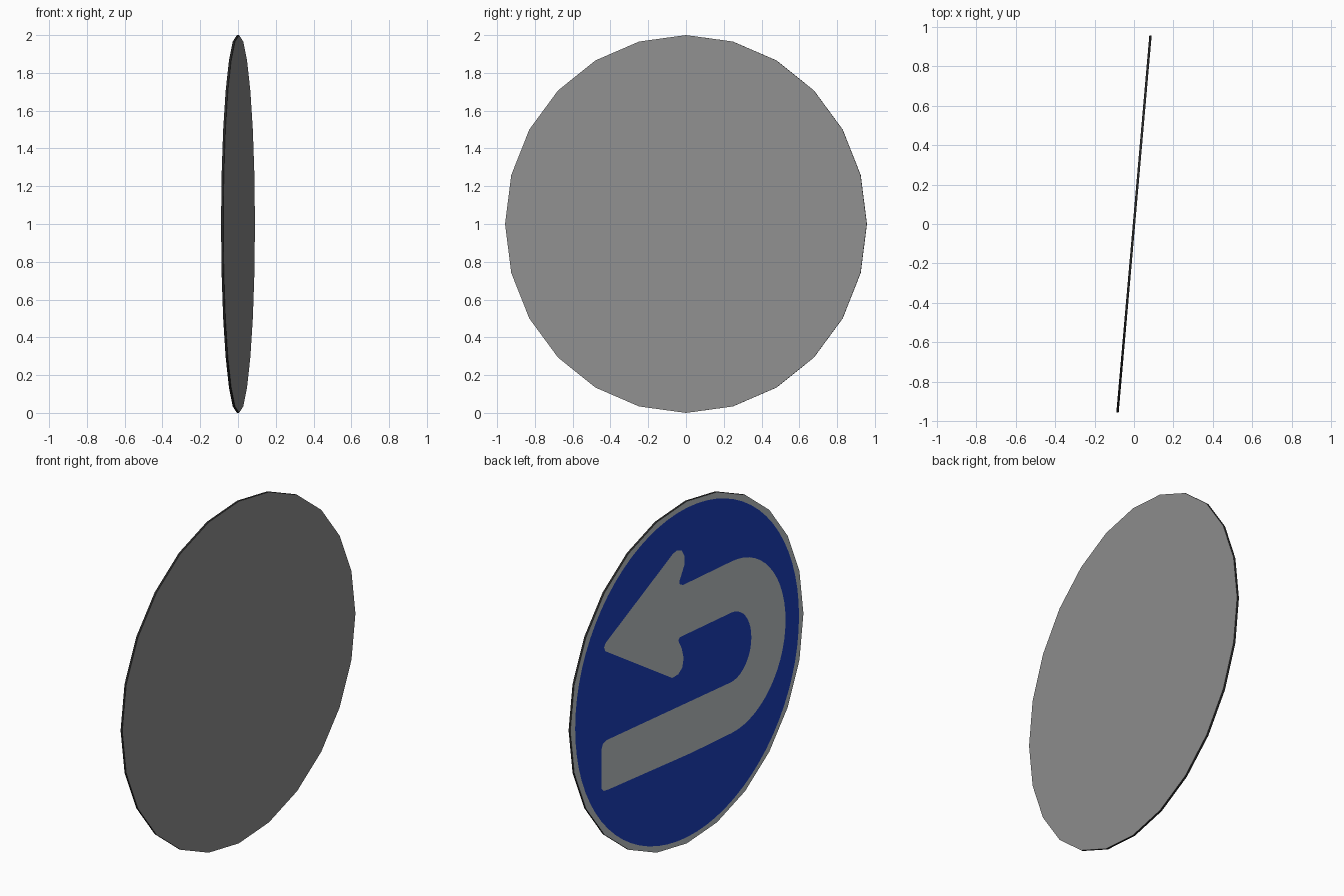
import bpy, bmesh, math
from mathutils import Matrix

if "Cube" in bpy.data.objects:
    bpy.data.objects.remove(bpy.data.objects["Cube"])

RX, RZ = 0.961, 1.0          # disc half width and half height
THICK = 0.012
PLACE = Matrix.Translation((0, 0, 1)) @ Matrix.Rotation(math.radians(-5), 4, 'Z')


def material(name, rgb):
    m = bpy.data.materials.new(name)
    m.diffuse_color = (*rgb, 1)
    m.use_nodes = True
    m.node_tree.nodes["Principled BSDF"].inputs["Base Color"].default_value = m.diffuse_color
    return m


back_grey = material("back grey", (0.28, 0.28, 0.28))
rim_dark = material("rim dark grey", (0.02, 0.02, 0.02))
pale_grey = material("pale grey", (0.53, 0.57, 0.59))
sign_blue = material("sign blue", (0.012, 0.053, 0.53))


def arc(cx, cz, rx, rz, a0, a1, n):
    """Points on an elliptical arc, angles in degrees."""
    out = []
    for i in range(n + 1):
        a = math.radians(a0 + (a1 - a0) * i / n)
        out.append((cx + rx * math.cos(a), cz + rz * math.sin(a)))
    return out


def add_object(name, bm, mats):
    bm.transform(PLACE)
    me = bpy.data.meshes.new(name)
    bm.to_mesh(me)
    bm.free()
    for m in mats:
        me.materials.append(m)
    ob = bpy.data.objects.new(name, me)
    bpy.context.collection.objects.link(ob)
    return ob


def face_from(bm, pts, x):
    # pts are (right, up) as seen by someone looking at the painted side (-x)
    return bm.faces.new([bm.verts.new((x, -v, h)) for v, h in pts])


# 24-sided sign disc: painted side, back and rim in separate colours
bm = bmesh.new()
painted = face_from(bm, arc(0, 0, RX, RZ, 0, 360, 24)[:-1], -THICK / 2)
res = bmesh.ops.extrude_face_region(bm, geom=[painted], use_keep_orig=True)
bmesh.ops.translate(bm, vec=(THICK, 0, 0),
                    verts=[e for e in res["geom"] if isinstance(e, bmesh.types.BMVert)])
bmesh.ops.recalc_face_normals(bm, faces=bm.faces)
for f in bm.faces:
    f.material_index = 0 if f.normal.x < -0.5 else 1 if f.normal.x > 0.5 else 2
add_object("sign_disc", bm, [pale_grey, back_grey, rim_dark])

# Blue field
bm = bmesh.new()
face_from(bm, arc(0, 0, RX * 0.96, RZ * 0.963, 0, 360, 72)[:-1], -THICK / 2 - 0.0015)
add_object("blue_field", bm, [sign_blue])

# U-turn arrow
head_low = [(-0.686, 0.392), (-0.675, 0.365), (-0.124, 0.012), (-0.074, 0.016),
            (-0.041, 0.044), (-0.030, 0.094), (-0.045, 0.155), (-0.074, 0.212),
            (-0.062, 0.228)]
inner = arc(0.36, 0.017, 0.168, 0.203, 90, -90, 20)
tail = [(-0.665, -0.158), (-0.695, -0.168), (-0.708, -0.20),
        (-0.708, -0.425), (-0.69, -0.447), (-0.65, -0.452), (0.03, -0.482)]
outer = arc(0.365, 0.017, 0.445, 0.502, -90, 90, 28)
head_up = [(-0.035, 0.524), (-0.062, 0.538), (-0.064, 0.558), (-0.025, 0.635),
           (-0.024, 0.69), (-0.045, 0.73), (-0.085, 0.745), (-0.12, 0.735),
           (-0.675, 0.412)]
bm = bmesh.new()
face_from(bm, head_low + inner + tail + outer + head_up, -THICK / 2 - 0.003)
add_object("u_turn_arrow", bm, [pale_grey])
